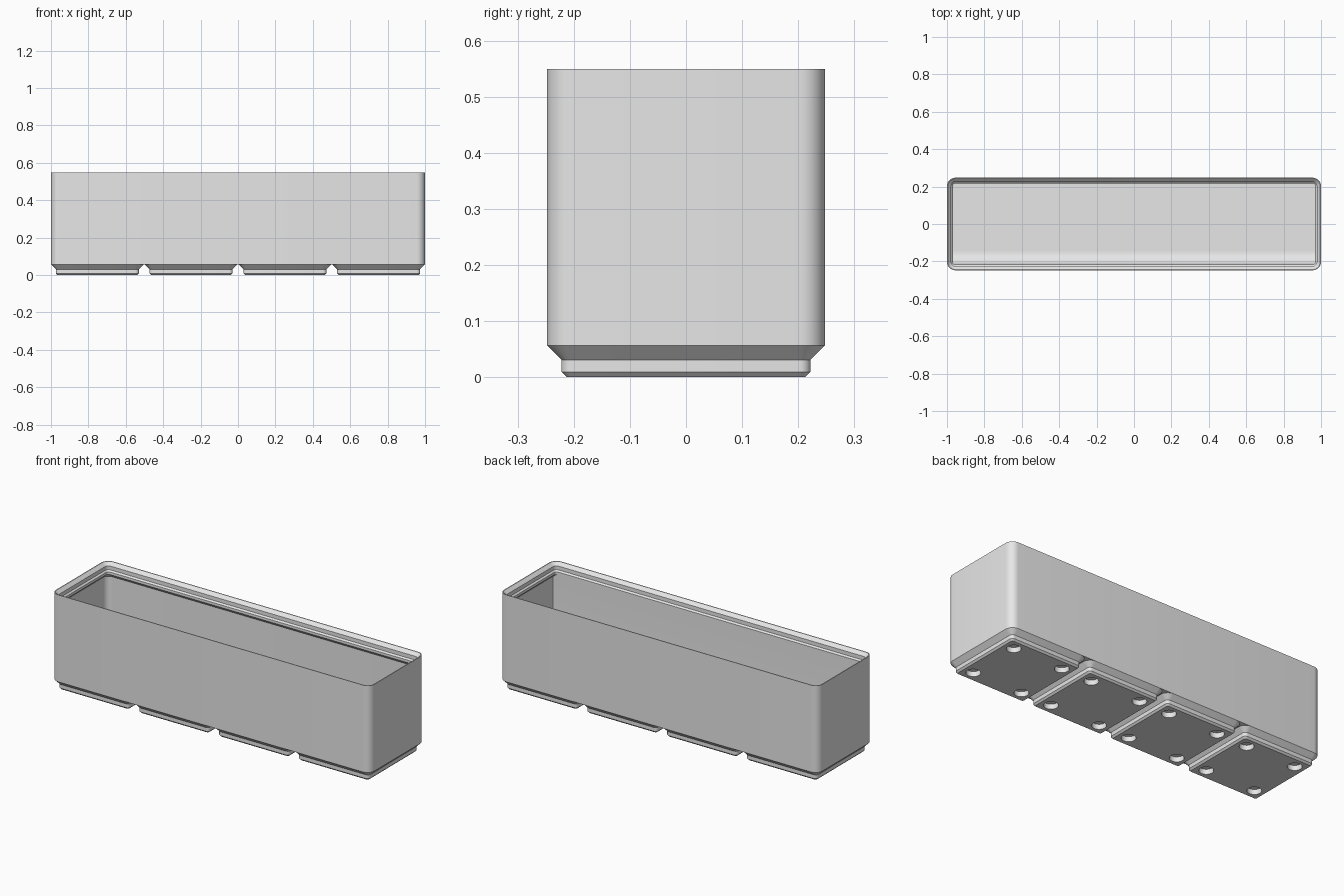
import bpy, bmesh, math
from mathutils import Matrix

cube = bpy.data.objects.get("Cube")
if cube:
    bpy.data.objects.remove(cube, do_unlink=True)

# Dimensions in millimetres, scaled to a 2 unit long bin
S = 2 / 167.5
HX, HY, R = 83.75, 20.75, 3.75
PITCH, BASE, FLOOR, TOP = 42, 4.75, 7, 46
WALL, LIP = 0.95, 2.6

grey = bpy.data.materials.new("light grey plastic")
grey.use_nodes = True
grey.diffuse_color = (0.8, 0.8, 0.8, 1)
grey.node_tree.nodes["Principled BSDF"].inputs["Base Color"].default_value = (0.8, 0.8, 0.8, 1)


def make_object(name, bm):
    bmesh.ops.recalc_face_normals(bm, faces=bm.faces)
    bmesh.ops.scale(bm, vec=(S, S, S), verts=bm.verts)
    mesh = bpy.data.meshes.new(name)
    bm.to_mesh(mesh)
    bm.free()
    mesh.materials.append(grey)
    obj = bpy.data.objects.new(name, mesh)
    bpy.context.scene.collection.objects.link(obj)
    return obj


def activate(obj):
    bpy.ops.object.select_all(action='DESELECT')
    obj.select_set(True)
    bpy.context.view_layer.objects.active = obj


def smooth(obj):
    activate(obj)
    bpy.ops.object.shade_smooth_by_angle(angle=math.radians(30))


def rounded_ring(bm, hx, hy, r, z, steps=8):
    ring = []
    for quarter, (sx, sy) in enumerate([(1, 1), (-1, 1), (-1, -1), (1, -1)]):
        for i in range(steps + 1):
            a = math.pi / 2 * (quarter + i / steps)
            ring.append(bm.verts.new((sx * (hx - r) + r * math.cos(a),
                                      sy * (hy - r) + r * math.sin(a), z)))
    return ring


def loft(name, hx, hy, profile):
    """Sweep (inset, height) steps around a rounded rectangle and cap both ends."""
    bm = bmesh.new()
    rings = [rounded_ring(bm, hx - d, hy - d, R - d, z) for d, z in profile]
    for low, high in zip(rings, rings[1:]):
        for i in range(len(low)):
            j = (i + 1) % len(low)
            bm.faces.new((low[i], low[j], high[j], high[i]))
    bm.faces.new(rings[0])
    bm.faces.new(rings[-1])
    return make_object(name, bm)


# Hollow box with stacking lip
box = loft("bin_body", HX, HY, [
    (0, BASE), (0, TOP), (0.4, TOP), (1.9, TOP - 1.5), (1.9, TOP - 3.3),
    (LIP, TOP - 4), (LIP, TOP - 5.2), (WALL, TOP - 5.2 - LIP + WALL), (WALL, FLOOR)])
smooth(box)

# Curved scoop along the inside of the front wall
bm = bmesh.new()
face_y, scoop_r = LIP - HY, 6
outline = [(-19, FLOOR - 0.5), (-19, TOP - 5.2), (face_y, TOP - 5.2)]
for i in range(13):
    a = math.pi / 2 * i / 12
    outline.append((face_y + scoop_r * (1 - math.cos(a)),
                    FLOOR + scoop_r * (1 - math.sin(a))))
outline.append((face_y + scoop_r, FLOOR - 0.5))
hx = HX - WALL
end = bm.faces.new([bm.verts.new((-hx, y, z)) for y, z in outline])
new = bmesh.ops.extrude_face_region(bm, geom=[end])["geom"]
bmesh.ops.translate(bm, vec=(2 * hx, 0, 0),
                    verts=[v for v in new if isinstance(v, bmesh.types.BMVert)])
smooth(make_object("front_scoop", bm))

# Stepped foot with four magnet holes
foot = loft("foot_1", HY, HY, [(2.95, 0), (2.15, 0.8), (2.15, 2.6), (0, BASE)])
bm = bmesh.new()
for x in (-13, 13):
    for y in (-13, 13):
        bmesh.ops.create_cone(bm, cap_ends=True, segments=32, radius1=3.1, radius2=3.1,
                              depth=4.8, matrix=Matrix.Translation((x, y, 0)))
cutter = make_object("magnet_hole_cutter", bm)
cutter.hide_render = True
activate(foot)
cut = foot.modifiers.new("magnet_holes", 'BOOLEAN')
cut.operation = 'DIFFERENCE'
cut.solver = 'EXACT'
cut.object = cutter
bpy.ops.object.modifier_apply(modifier=cut.name)
bpy.data.objects.remove(cutter, do_unlink=True)
smooth(foot)

# Repeat the foot along the bin
for i in range(4):
    obj = foot
    if i:
        obj = foot.copy()
        obj.name = f"foot_{i + 1}"
        bpy.context.scene.collection.objects.link(obj)
    obj.location.x = (i - 1.5) * PITCH * S
